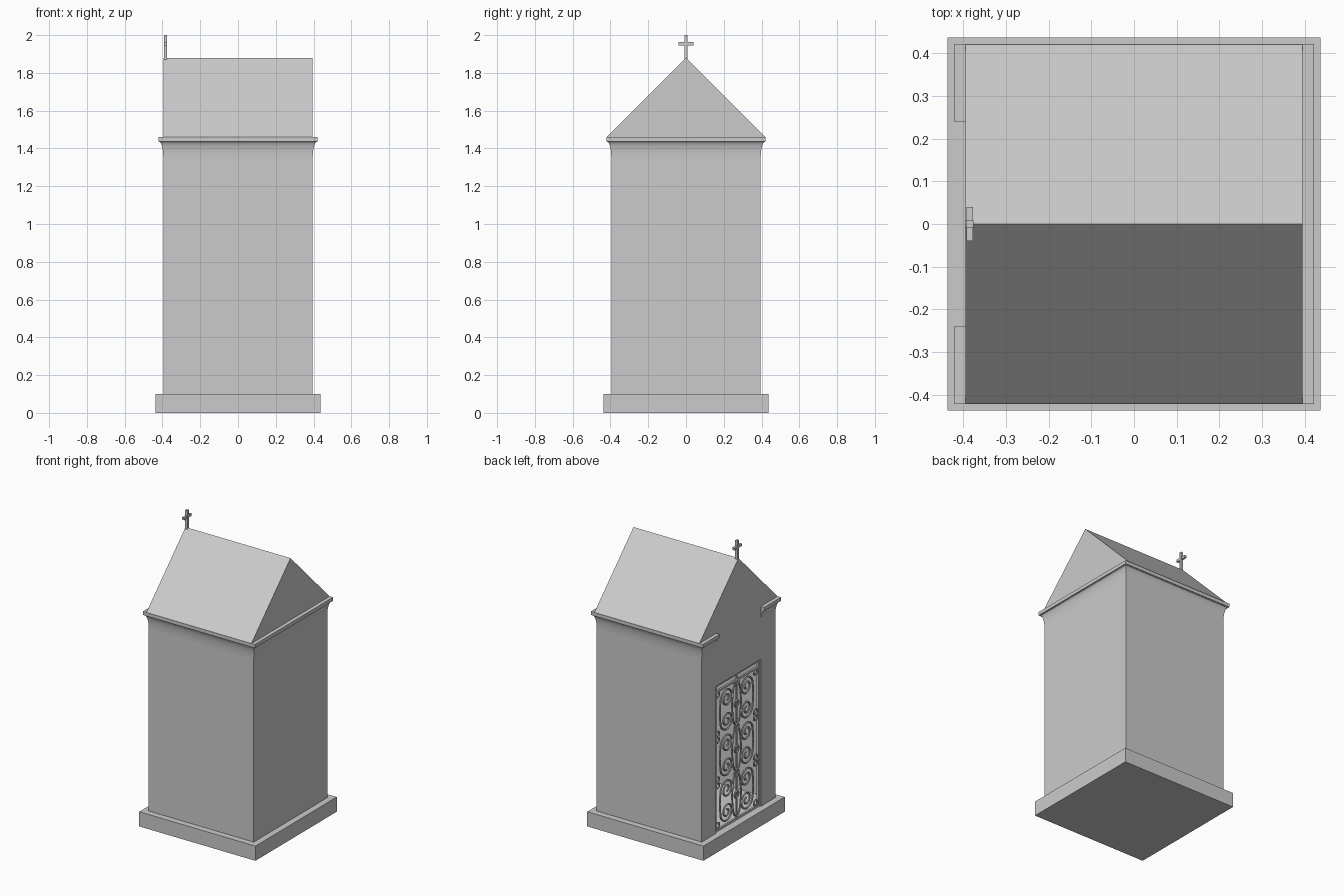
import bpy, bmesh
from math import cos, sin, pi

if "Cube" in bpy.data.objects:
    bpy.data.objects.remove(bpy.data.objects["Cube"])

W, T = 0.395, 0.025       # half width of body, wall thickness
Z0, ZE, ZR = 0.1, 1.46, 1.88   # plinth top, eaves, ridge
DY, DZ = 0.24, 1.10       # door half width, door head


def add_mesh(name, bm):
    bmesh.ops.recalc_face_normals(bm, faces=bm.faces)
    me = bpy.data.meshes.new(name)
    bm.to_mesh(me)
    bm.free()
    ob = bpy.data.objects.new(name, me)
    bpy.context.collection.objects.link(ob)
    return ob


def prism(name, yz, x0, x1):
    """Extrude a y/z outline along x."""
    bm = bmesh.new()
    f = bm.faces.new([bm.verts.new((x0, y, z)) for y, z in yz])
    g = bmesh.ops.extrude_face_region(bm, geom=[f])
    vs = [v for v in g["geom"] if isinstance(v, bmesh.types.BMVert)]
    bmesh.ops.translate(bm, verts=vs, vec=(x1 - x0, 0, 0))
    return add_mesh(name, bm)


def box(name, x0, x1, y0, y1, z0, z1):
    return prism(name, [(y0, z0), (y1, z0), (y1, z1), (y0, z1)], x0, x1)


# Plinth
box("plinth", -0.437, 0.437, -0.437, 0.437, 0, Z0)

# Gable walls: the left one has the door opening
gable = [(W, Z0), (W, ZE), (0.42, ZE), (0, ZR), (-0.42, ZE), (-W, ZE), (-W, Z0)]
door = [(-DY, Z0), (-DY, DZ), (DY, DZ), (DY, Z0)]
prism("door_wall", gable + door, -W, -W + T)
prism("rear_wall", gable, W - T, W)

# Side walls and roof slopes
for s, n in ((-1, "front"), (1, "back")):
    a, b = sorted((s * W, s * (W - T)))
    box(n + "_side_wall", -W + T, W - T, a, b, Z0, ZE)
    prism(n + "_roof_slope", [(s * 0.42, ZE), (0, ZR), (0, ZR - T * 1.4),
                              (s * (0.42 - T * 1.4), ZE)], -W + T, W - T)

# Cornice: cove and lip swept round the body, with short returns by the door
prof = [(-0.01, 1.34), (0, 1.34)]
for i in range(1, 8):
    a = i / 7 * pi / 2
    prof.append((0.021 * (1 - cos(a)), 1.34 + 0.095 * sin(a)))
prof += [(0.026, 1.436), (0.026, ZE), (-0.01, ZE)]
path = [(-W, -DY, -1, 0), (-W, -W, -1, -1), (W, -W, 1, -1),
        (W, W, 1, 1), (-W, W, -1, 1), (-W, DY, -1, 0)]
bm = bmesh.new()
rings = [[bm.verts.new((x + dx * o, y + dy * o, z)) for o, z in prof]
         for x, y, dx, dy in path]
n = len(prof)
for r, q in zip(rings, rings[1:]):
    for i in range(n):
        j = (i + 1) % n
        bm.faces.new((r[i], r[j], q[j], q[i]))
bm.faces.new(rings[0])
bm.faces.new(rings[-1])
cornice = add_mesh("cornice", bm)
bpy.context.view_layer.objects.active = cornice
cornice.select_set(True)
bpy.ops.object.shade_smooth_by_angle(angle=0.5)
cornice.select_set(False)

# Cross on the ridge
box("cross_upright", -0.393, -0.376, -0.008, 0.008, ZR - 0.02, 2.0)
box("cross_arm", -0.392, -0.377, -0.04, 0.04, 1.946, 1.963)

# Door frame bars
GX, GT = -0.38, 1.05
for s, nm in ((-1, "right"), (1, "left")):
    a, b = sorted((s * DY, s * (DY - 0.014)))
    box("door_stile_" + nm, GX - 0.007, GX + 0.007, a, b, Z0, DZ)
box("door_bottom_rail", GX - 0.006, GX + 0.006, -DY, DY, Z0, Z0 + 0.014)
box("door_top_rail", GX - 0.006, GX + 0.006, -DY, DY, GT - 0.007, GT + 0.007)
box("door_head_rail", GX - 0.006, GX + 0.006, -DY, DY, DZ - 0.014, DZ)
box("door_centre_bar", GX - 0.004, GX + 0.004, -0.005, 0.005, Z0, DZ)

# Wrought scrollwork
cu = bpy.data.curves.new("door_scrolls", "CURVE")
cu.dimensions = "3D"
cu.bevel_depth = 0.0065
cu.bevel_resolution = 1
cu.use_fill_caps = True


def spline(pts, closed=False):
    sp = cu.splines.new("POLY")
    sp.points.add(len(pts) - 1)
    for p, (y, z) in zip(sp.points, pts):
        p.co = (GX, y, z, 1)
    sp.use_cyclic_u = closed


def ring(y, z, r):
    spline([(y + r * cos(k * pi / 6), z + r * sin(k * pi / 6)) for k in range(12)], True)


def curl(r0, r1, turns, steps=40):
    out = []
    for k in range(steps + 1):
        t = k / steps
        a = turns * 2 * pi * (1 - t)
        r = r0 + (r1 - r0) * t
        out.append((r * cos(a), r * sin(a)))
    return out


for zc in (0.27, 0.58, 0.89):
    for s in (-1, 1):
        # C-scroll with a spiral at each end, back toward the stile
        up = [(s * (0.105 + y), zc + 0.075 + z) for y, z in curl(0.012, 0.068, 1.75)]
        spline(up + [(s * 0.18, zc)] + [(y, 2 * zc - z) for y, z in reversed(up)])
        # Inner arc against the centre bar
        spline([(s * (0.012 + 0.035 * sin(k * pi / 10)), zc + 0.14 * cos(k * pi / 10))
                for k in range(11)])
        for dz in (-0.135, 0.135):
            ring(s * 0.203, zc + dz, 0.018)
    ring(0, zc, 0.022)
    ring(0, zc + 0.15, 0.022)

scrolls = bpy.data.objects.new("door_scrolls", cu)
bpy.context.collection.objects.link(scrolls)
bpy.context.view_layer.objects.active = scrolls
scrolls.select_set(True)
bpy.ops.object.convert(target="MESH")
bpy.ops.object.shade_smooth_by_angle(angle=1.0)
